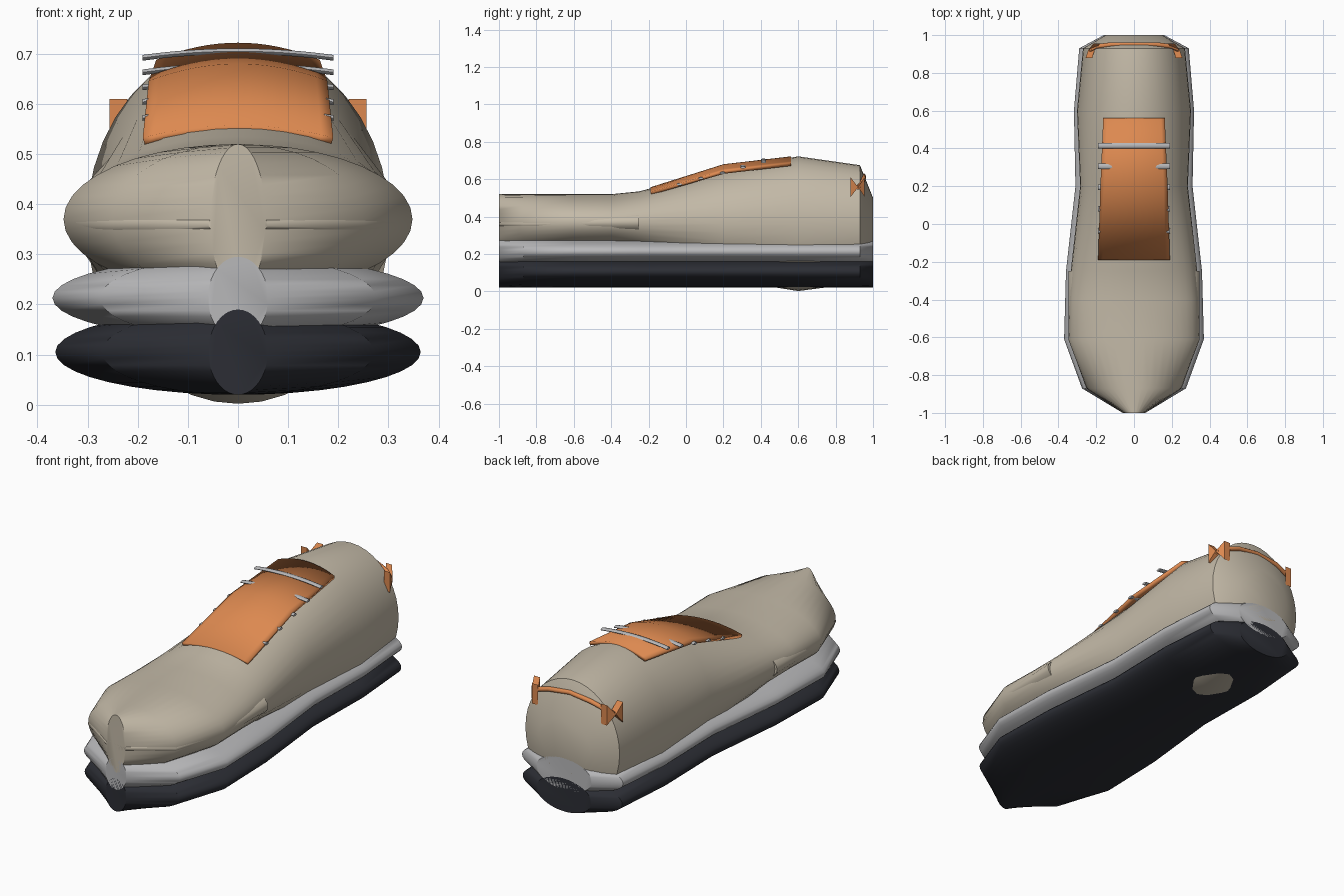
import bpy, bmesh
from math import sin, cos, pi, radians

if "Cube" in bpy.data.objects:
    bpy.data.objects.remove(bpy.data.objects["Cube"])


def material(name, rgb):
    m = bpy.data.materials.new(name)
    m.diffuse_color = (*rgb, 1)
    m.use_nodes = True
    m.node_tree.nodes["Principled BSDF"].inputs["Base Color"].default_value = m.diffuse_color
    return m


BEIGE = material("canvas", (0.55, 0.49, 0.39))
ORANGE = material("accent", (0.72, 0.25, 0.08))
DARK = material("rubber", (0.025, 0.027, 0.035))
GREY = material("foam", (0.48, 0.48, 0.49))


def finish(name, bm, mat, angle=40):
    bmesh.ops.recalc_face_normals(bm, faces=bm.faces)
    me = bpy.data.meshes.new(name)
    bm.to_mesh(me)
    bm.free()
    ob = bpy.data.objects.new(name, me)
    bpy.context.collection.objects.link(ob)
    me.materials.append(mat)
    bpy.ops.object.select_all(action='DESELECT')
    ob.select_set(True)
    bpy.context.view_layer.objects.active = ob
    bpy.ops.object.shade_smooth_by_angle(angle=radians(angle))
    return ob


def loft(name, stations, mat, n=40):
    """Elliptical sections along y: (y, half width, centre z, half height)."""
    bm = bmesh.new()
    rings = [[bm.verts.new((a * cos(2 * pi * i / n), y, z + b * sin(2 * pi * i / n)))
              for i in range(n)] for y, a, z, b in stations]
    for r, s in zip(rings, rings[1:]):
        for i in range(n):
            j = (i + 1) % n
            bm.faces.new((r[i], r[j], s[j], s[i]))
    bm.faces.new(rings[0])
    bm.faces.new(rings[-1])
    return finish(name, bm, mat)


# Sole layers share one outline
outline = [(-1, 0.06), (-0.87, 0.275), (-0.61, 0.37), (-0.25, 0.36),
           (0.2, 0.31), (0.6, 0.318), (0.93, 0.29), (1, 0.16)]
loft("outsole", [(y, a * 0.985, 0.105, 0.085) for y, a in outline], DARK)
loft("midsole", [(y, a, 0.213, 0.082) for y, a in outline], GREY)

# Upper and inner toe cap
loft("upper", [(-1, 0.055, 0.37, 0.15), (-0.87, 0.25, 0.37, 0.15),
               (-0.61, 0.348, 0.37, 0.15), (-0.4, 0.342, 0.37, 0.15),
               (-0.25, 0.335, 0.37, 0.165), (0.2, 0.285, 0.36, 0.295),
               (0.6, 0.302, 0.362, 0.36), (0.93, 0.27, 0.36, 0.315),
               (1, 0.15, 0.36, 0.14)], BEIGE)
loft("toe_cap", [(-1.0, 0.06, 0.36, 0.022), (-0.87, 0.252, 0.36, 0.06),
                 (-0.61, 0.346, 0.365, 0.09), (-0.25, 0.348, 0.37, 0.11)], BEIGE)

# Tongue: arched panel with thickness
bm = bmesh.new()
rows = []
for y, w, top, drop in [(-0.19, 0.19, 0.557, 0.024), (0.2, 0.178, 0.68, 0.034),
                        (0.56, 0.163, 0.722, 0.034)]:
    rows.append([bm.verts.new((w * t / 8, y, top - drop * (t / 8) ** 2))
                 for t in range(-8, 9)])
for r, s in zip(rows, rows[1:]):
    for i in range(16):
        bm.faces.new((r[i], r[i + 1], s[i + 1], s[i]))
tongue = finish("tongue", bm, ORANGE)
mod = tongue.modifiers.new("thickness", 'SOLIDIFY')
mod.thickness = 0.018
mod.offset = -1


def band(name, pts, ry, rz, mat):
    """Flat band along x through the given points, elliptical section."""
    bm = bmesh.new()
    n = 10
    rings = [[bm.verts.new((x, y + ry * cos(2 * pi * i / n), z + rz * sin(2 * pi * i / n)))
              for i in range(n)] for x, y, z in pts]
    for r, s in zip(rings, rings[1:]):
        for i in range(n):
            j = (i + 1) % n
            bm.faces.new((r[i], r[j], s[j], s[i]))
    bm.faces.new(rings[0])
    bm.faces.new(rings[-1])
    return finish(name, bm, mat)


# Laces: shallow arches across the tongue
for k, (y, z) in enumerate([(0.415, 0.692), (0.305, 0.663), (0.195, 0.633),
                            (0.08, 0.604), (-0.035, 0.572)]):
    pts = [(0.19 * t / 6, y, z + 0.013 * (1 - (t / 6) ** 2)) for t in range(-6, 7)]
    band(f"lace_{k + 1}", pts, 0.014, 0.006, GREY)

# Heel tab: band over the heel with flared bow ends
half = [(0.235, 0.92, 0.556), (0.2, 0.94, 0.577), (0.12, 0.95, 0.603)]
path = half + [(0, 0.95, 0.618)] + [(-x, y, z) for x, y, z in reversed(half)]
band("heel_tab", path, 0.012, 0.012, ORANGE)
for side, label in ((1, "right"), (-1, "left")):
    bm = bmesh.new()
    for y, x in ((0.88, 0.256), (0.955, 0.215)):
        prof = [(0.243, 0.92, 0.557), (x, y, 0.61), (x, y, 0.505)]
        outer = [bm.verts.new((side * px, py, pz)) for px, py, pz in prof]
        inner = [bm.verts.new((side * (px - 0.035), py, pz)) for px, py, pz in prof]
        bm.faces.new(outer)
        bm.faces.new(inner)
        for i in range(3):
            j = (i + 1) % 3
            bm.faces.new((outer[i], outer[j], inner[j], inner[i]))
    finish(f"heel_tab_end_{label}", bm, ORANGE)
